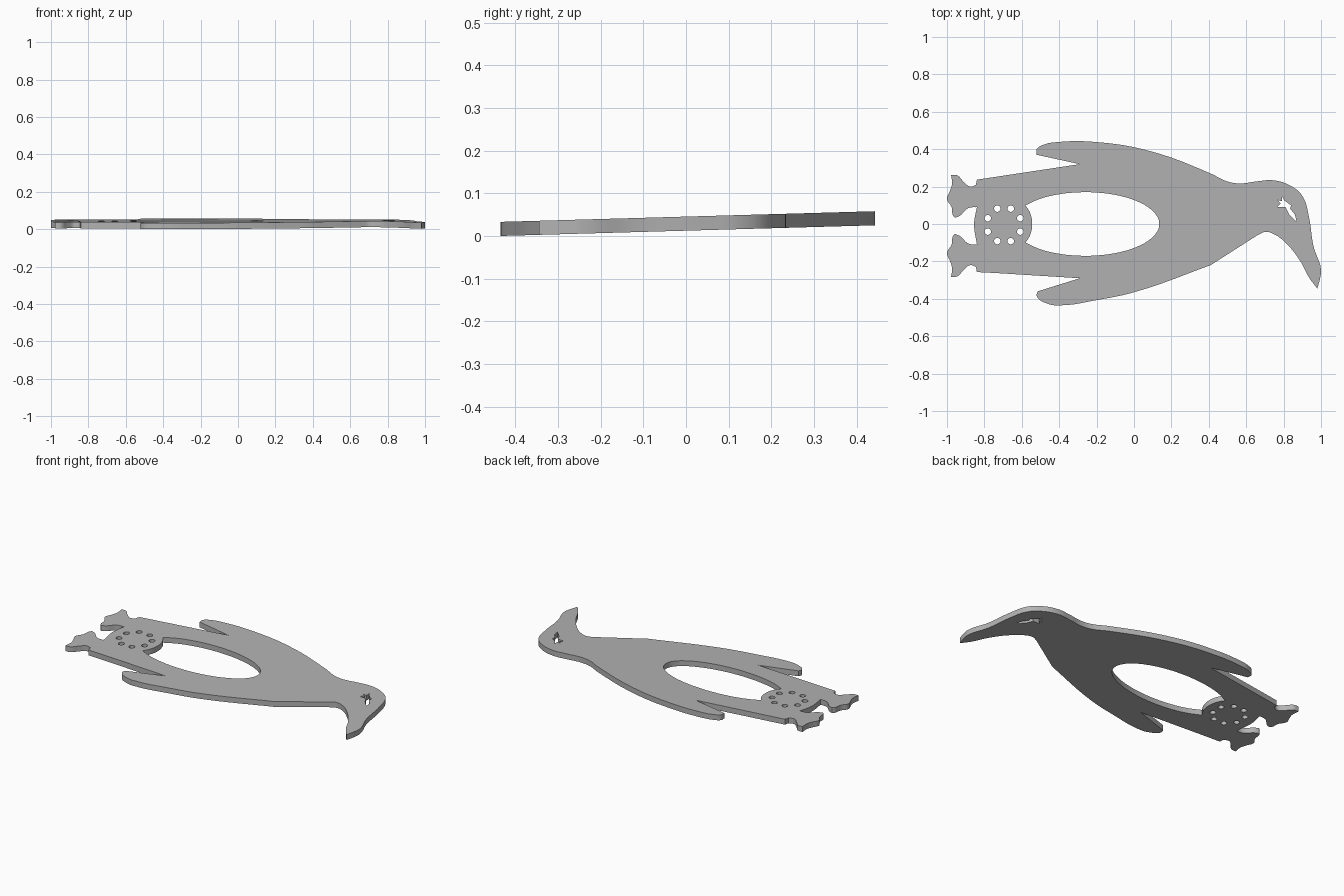
import bpy, bmesh
from math import sin, cos, pi

cube = bpy.data.objects.get("Cube")
if cube:
    bpy.data.objects.remove(cube, do_unlink=True)

THICKNESS = 0.033
TILT = 0.0284

grey = bpy.data.materials.new("plain grey")
grey.use_nodes = True
colour = (0.45, 0.45, 0.45, 1)
grey.diffuse_color = colour
grey.node_tree.nodes["Principled BSDF"].inputs["Base Color"].default_value = colour

curve = bpy.data.curves.new("plate_outline", "CURVE")
curve.dimensions = "2D"
curve.fill_mode = "BOTH"
curve.extrude = THICKNESS / 2
curve.resolution_u = 6


def add_loop(paths):
    """Closed loop of smooth paths that meet in sharp corners."""
    points = []
    for path in paths:
        for i, p in enumerate(path[:-1]):
            points.append((p, "VECTOR" if i == 0 else "AUTO"))
    spline = curve.splines.new("BEZIER")
    spline.bezier_points.add(len(points) - 1)
    spline.use_cyclic_u = True
    for b, (p, kind) in zip(spline.bezier_points, points):
        b.co = (p[0], p[1], 0)
        b.handle_left_type = b.handle_right_type = kind


def straight(points):
    return [list(pair) for pair in zip(points, points[1:])]


def arc(cx, cy, rx, ry, start, end, steps):
    angles = [start + (end - start) * i / steps for i in range(steps + 1)]
    return [(cx + rx * cos(a), cy + ry * sin(a)) for a in angles]


def flip(path):
    """Mirror a path across the line between the feet."""
    return [(x, -0.02 - y) for x, y in reversed(path)]


# Webbed foot, from the crotch out to the leg
foot = [
    [(-.84, .09), (-.885, .085), (-.93, .045), (-.957, .033)],
    [(-.957, .033), (-.968, .045), (-.975, .09), (-1, .135), (-.985, .175),
     (-.973, .215), (-.978, .263)],
    [(-.978, .263), (-.945, .26), (-.91, .225), (-.875, .2), (-.845, .21)],
    [(-.845, .21), (-.84, .237)],
]
# Back flipper, back and nape
back = [(-.52, .37), (-.52, .4), (-.48, .425), (-.41, .438), (-.2, .438),
        (.085, .39), (.41, .27), (.5, .227), (.57, .217), (.65, .227),
        (.75, .233), (.845, .2), (.9, .15), (.935, .04), (.96, -.12),
        (1, -.245), (.995, -.29), (.98, -.345)]
# Underside of the beak and throat
throat = [(.98, -.345), (.935, -.285), (.89, -.2), (.81, -.1), (.75, -.055),
          (.705, -.042), (.66, -.06)]
# Chest and front flipper
chest = [(.41, -.22), (0, -.365), (-.19, -.405), (-.4, -.435), (-.46, -.427),
         (-.52, -.385), (-.515, -.36)]
leg = [(-.515, -.36), (-.29, -.29), (-.74, -.262), (-.84, -.257)]

add_loop(foot
         + straight([(-.84, .237), (-.29, .32), (-.52, .37)])
         + [back, throat, [throat[-1], chest[0]], chest]
         + straight(leg)
         + [flip(path) for path in reversed(foot)]
         + [[(-.84, -.11), (-.855, 0), (-.84, .09)]])

# Belly opening, notched by the round tail disc
add_loop([arc(-.26, 0, .395, .17, -2.515, 2.515, 18),
          arc(-.7, 0, .156, .156, .695, -.695, 6)])

# Ring of small holes in the tail disc
for i in range(8):
    a = (i + .5) * pi / 4
    x, y = -.695 + .094 * cos(a), -.005 + .094 * sin(a)
    circle = arc(x, y, .017, .017, 0, 2 * pi, 8)
    spline = curve.splines.new("BEZIER")
    spline.bezier_points.add(7)
    spline.use_cyclic_u = True
    for b, p in zip(spline.bezier_points, circle):
        b.co = (p[0], p[1], 0)
        b.handle_left_type = b.handle_right_type = "AUTO"

# Ragged eye opening
eye = [(.79, .15), (.805, .125), (.84, .1), (.835, .082), (.86, .05),
       (.87, .01), (.83, .05), (.81, .09), (.765, .09), (.785, .11),
       (.765, .128), (.79, .122)]
add_loop(straight(eye + eye[:1]))

# Turn the filled outline into one solid, gently tilted plate
source = bpy.data.objects.new("outline_helper", curve)
bpy.context.collection.objects.link(source)
graph = bpy.context.evaluated_depsgraph_get()
mesh = bpy.data.meshes.new_from_object(source.evaluated_get(graph))
bpy.data.objects.remove(source, do_unlink=True)

bm = bmesh.new()
bm.from_mesh(mesh)
bmesh.ops.remove_doubles(bm, verts=bm.verts, dist=0.0002)
low = min(v.co.y for v in bm.verts)
for v in bm.verts:
    v.co.z += THICKNESS / 2 + TILT * (v.co.y - low)
bmesh.ops.recalc_face_normals(bm, faces=bm.faces)
bm.to_mesh(mesh)
bm.free()

mesh.materials.clear()
mesh.materials.append(grey)
plate = bpy.data.objects.new("bird_plate", mesh)
bpy.context.collection.objects.link(plate)
bpy.context.view_layer.objects.active = plate
plate.select_set(True)
bpy.ops.object.shade_smooth_by_angle(angle=0.5)
